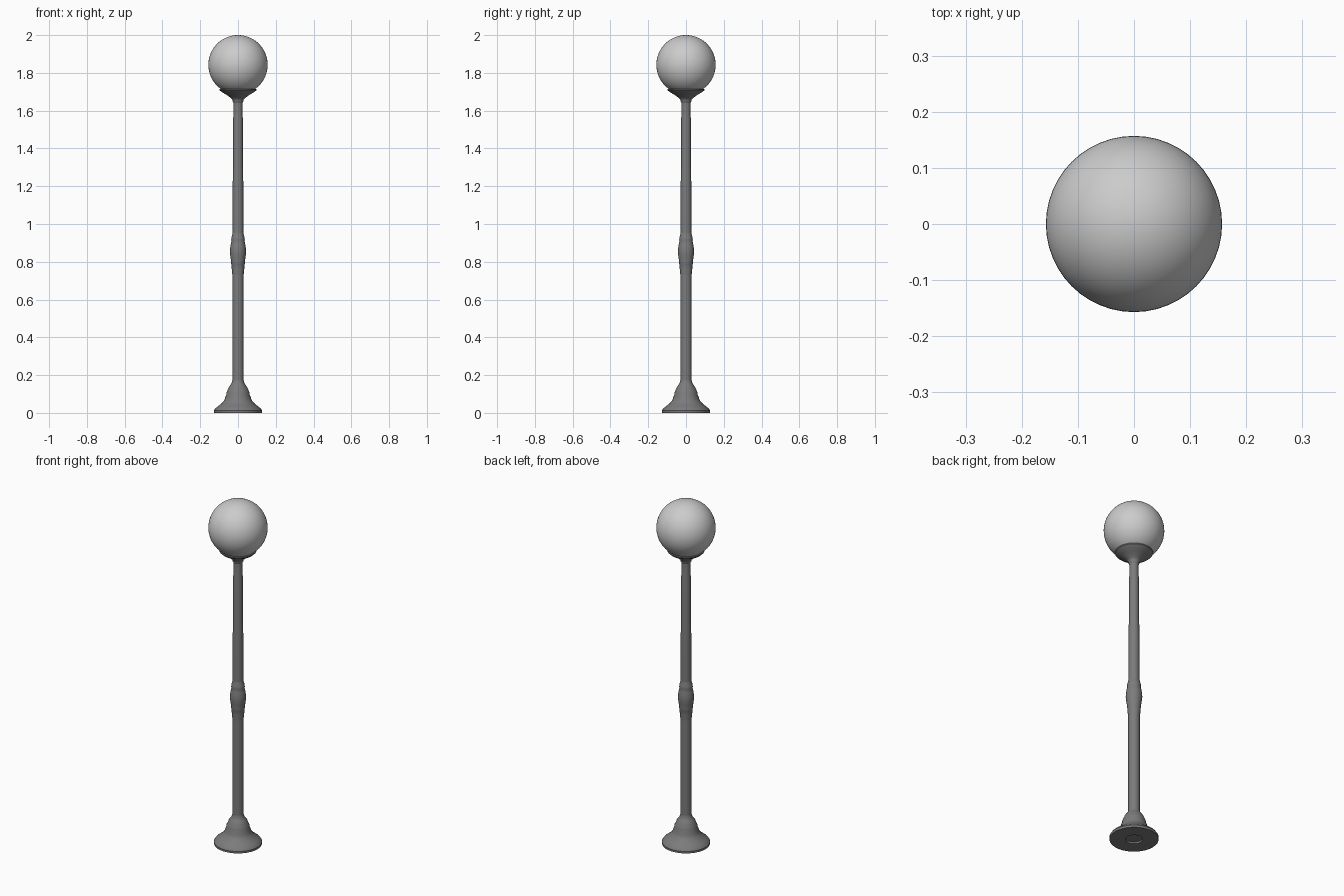
import bpy, bmesh, math

if "Cube" in bpy.data.objects:
    bpy.data.objects.remove(bpy.data.objects["Cube"])

def material(name, v):
    m = bpy.data.materials.new(name)
    m.diffuse_color = (v, v, v, 1)
    m.use_nodes = True
    m.node_tree.nodes["Principled BSDF"].inputs["Base Color"].default_value = m.diffuse_color
    return m

iron = material("dark_iron", 0.2)
glass = material("pale_glass", 0.8)

def finish(ob, mat, angle=35):
    ob.data.materials.append(mat)
    bpy.ops.object.select_all(action='DESELECT')
    ob.select_set(True)
    bpy.context.view_layer.objects.active = ob
    bpy.ops.object.shade_smooth_by_angle(angle=math.radians(angle))

def lathe(name, profile, mat, sides=32):
    """Spin (radius, z) points, listed bottom to top, around the z axis."""
    bm = bmesh.new()
    rings = []
    for r, z in profile:
        rings.append([bm.verts.new((r * math.cos(2 * math.pi * i / sides),
                                    r * math.sin(2 * math.pi * i / sides), z))
                      for i in range(sides)])
    for a, b in zip(rings, rings[1:]):
        for i in range(sides):
            j = (i + 1) % sides
            bm.faces.new((a[i], a[j], b[j], b[i]))
    bm.faces.new(rings[0][::-1])
    bm.faces.new(rings[-1])
    me = bpy.data.meshes.new(name)
    bm.to_mesh(me)
    bm.free()
    ob = bpy.data.objects.new(name, me)
    bpy.context.collection.objects.link(ob)
    finish(ob, mat)
    return ob

# Flared foot with a shallow recess underneath
lathe("base", [(0.045, 0.01), (0.045, 0), (0.127, 0), (0.128, 0.012), (0.122, 0.022),
               (0.106, 0.035), (0.088, 0.049), (0.076, 0.063), (0.069, 0.076),
               (0.068, 0.083), (0.062, 0.095), (0.061, 0.108), (0.056, 0.119),
               (0.052, 0.128), (0.048, 0.138), (0.038, 0.15), (0.032, 0.162),
               (0.030, 0.175)], iron)

# Lower and upper post, stepping in slightly towards the top
lathe("lower_post", [(0.030, 0.165), (0.030, 0.74)], iron)
lathe("upper_post", [(0.0285, 0.93), (0.0285, 1.10), (0.0275, 1.28),
                     (0.026, 1.30), (0.0255, 1.56), (0.0235, 1.58), (0.0235, 1.66)], iron)

# Turned swelling at mid height
lathe("middle_knop", [(0.030, 0.73), (0.033, 0.76), (0.034, 0.785), (0.036, 0.79),
                      (0.036, 0.80), (0.040, 0.825), (0.043, 0.85), (0.042, 0.87),
                      (0.038, 0.895), (0.035, 0.907), (0.036, 0.915), (0.035, 0.928),
                      (0.031, 0.94), (0.0285, 0.955)], iron)

# Flared cup holding the globe
lathe("globe_holder", [(0.0235, 1.64), (0.029, 1.65), (0.030, 1.658), (0.034, 1.663),
                       (0.044, 1.672), (0.066, 1.687), (0.087, 1.699), (0.098, 1.709),
                       (0.098, 1.715), (0.080, 1.717)], iron)

# Glass globe
bpy.ops.mesh.primitive_uv_sphere_add(segments=48, ring_count=32, radius=0.157,
                                     location=(0, 0, 1.843))
globe = bpy.context.object
globe.name = "globe"
finish(globe, glass)
